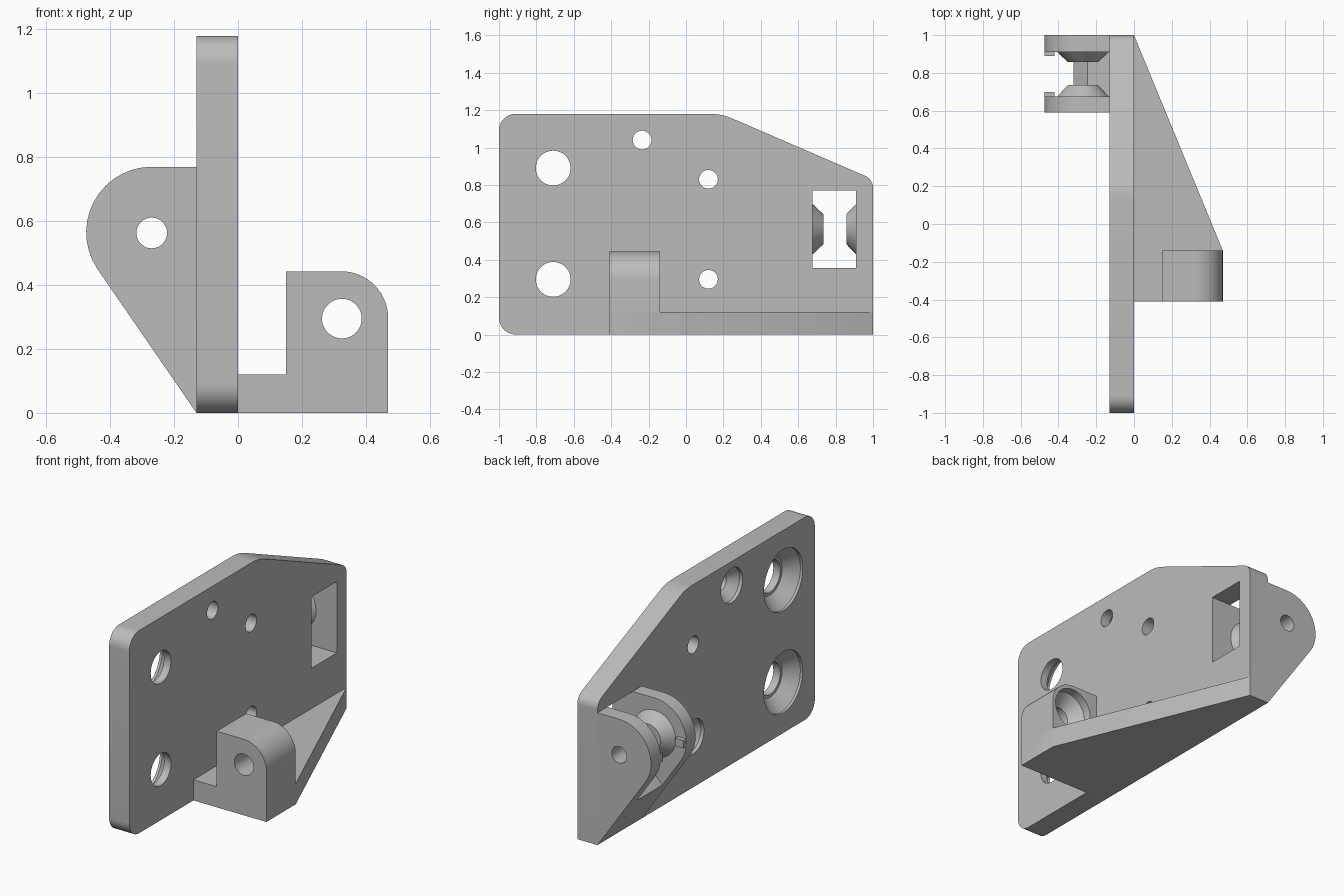
import bpy, bmesh, math
from mathutils import Vector, Matrix

cube = bpy.data.objects.get("Cube")
if cube:
    bpy.data.objects.remove(cube)

grey = bpy.data.materials.new("plain grey")
grey.use_nodes = True
COLOUR = (0.5, 0.5, 0.5, 1)
grey.diffuse_color = COLOUR
grey.node_tree.nodes["Principled BSDF"].inputs["Base Color"].default_value = COLOUR


def rounded(corners, steps=14):
    """Outline from (a, b, fillet radius) corners."""
    out = []
    for i, (a, b, r) in enumerate(corners):
        p = Vector((a, b))
        if r == 0:
            out.append(p)
            continue
        u = (Vector(corners[i - 1][:2]) - p).normalized()
        v = (Vector(corners[(i + 1) % len(corners)][:2]) - p).normalized()
        half = u.angle(v) / 2
        centre = p + (u + v).normalized() * (r / math.sin(half))
        start = p + u * (r / math.tan(half)) - centre
        end = p + v * (r / math.tan(half)) - centre
        for k in range(steps + 1):
            t = k / steps
            sweep = start.angle(end)
            d = (start * math.sin((1 - t) * sweep) + end * math.sin(t * sweep)) / math.sin(sweep)
            out.append(centre + d)
    return out


def place(axis, a, b, depth):
    return {"x": (depth, a, b), "y": (a, depth, b), "z": (a, b, depth)}[axis]


def finish(name, bm):
    bmesh.ops.recalc_face_normals(bm, faces=bm.faces)
    mesh = bpy.data.meshes.new(name)
    bm.to_mesh(mesh)
    bm.free()
    mesh.materials.append(grey)
    obj = bpy.data.objects.new(name, mesh)
    bpy.context.collection.objects.link(obj)
    return obj


def prism(name, axis, corners, lo, hi):
    """Extrude a rounded outline along an axis."""
    pts = rounded(corners)
    bm = bmesh.new()
    rings = [[bm.verts.new(place(axis, p.x, p.y, d)) for p in pts] for d in (lo, hi)]
    for ring in rings:
        bm.faces.new(ring)
    for i in range(len(pts)):
        j = (i + 1) % len(pts)
        bm.faces.new((rings[0][i], rings[0][j], rings[1][j], rings[1][i]))
    return finish(name, bm)


def box(name, x, y, z):
    return prism(name, "z", [(x[0], y[0], 0), (x[1], y[0], 0), (x[1], y[1], 0), (x[0], y[1], 0)], *z)


def turned(name, axis, centre, stations, sides=48):
    """Solid of revolution from (depth, radius) stations."""
    bm = bmesh.new()
    rings = []
    for depth, r in stations:
        angles = [2 * math.pi * k / sides for k in range(sides)]
        rings.append([bm.verts.new(place(axis, centre[0] + r * math.cos(t),
                                         centre[1] + r * math.sin(t), depth)) for t in angles])
    bm.faces.new(rings[0])
    bm.faces.new(rings[-1])
    for p, q in zip(rings, rings[1:]):
        for i in range(sides):
            j = (i + 1) % sides
            bm.faces.new((p[i], p[j], q[j], q[i]))
    return finish(name, bm)


def cut(obj, cutters):
    for c in cutters:
        c.hide_render = True
        mod = obj.modifiers.new("cut", "BOOLEAN")
        mod.operation = "DIFFERENCE"
        mod.solver = "EXACT"
        mod.object = c
    graph = bpy.context.evaluated_depsgraph_get()
    mesh = bpy.data.meshes.new_from_object(obj.evaluated_get(graph))
    obj.modifiers.clear()
    obj.data = mesh
    for c in cutters:
        bpy.data.objects.remove(c)


parts = []

# Upright plate with window, countersunk and plain holes
plate = prism("upright_plate", "x", [(-1, 0, .09), (1, 0, 0), (1, .83, .07),
                                     (.19, 1.18, .3), (-1, 1.18, .09)], -.13, 0)
holes = [box("window_cutter", (-.3, .1), (.675, .91), (.355, .77))]
for z in (.295, .89):
    holes.append(turned("large_cutter", "x", (-.71, z),
                        [(-.2, .178), (-.115, .178), (-.045, .11), (-.045, .093), (.1, .093)]))
for y, z in ((-.235, 1.04), (.12, .295)):
    holes.append(turned("small_cutter", "x", (y, z),
                        [(-.2, .1), (-.11, .1), (-.06, .05), (.1, .05)]))
holes.append(turned("plain_cutter", "x", (.12, .83), [(-.2, .05), (.1, .05)]))
cut(plate, holes)
parts.append(plate)

# Tapered foot
parts.append(prism("foot", "z", [(0, -.41, 0), (.47, -.41, 0), (.47, -.14, 0), (0, 1, 0)], 0, .12))

# Lug with a hole recessed from the back
lug = prism("lug", "y", [(.15, 0, 0), (.47, 0, 0), (.47, .443, .147), (.15, .443, 0)], -.41, -.14)
cut(lug, [turned("lug_cutter", "y", (.325, .295),
                 [(-.5, .062), (-.26, .062), (-.19, .125), (-.1, .125)])])
parts.append(lug)

# Pair of ears with conical bosses and small stop tabs
PIVOT = (-.27, .563)
for name, outer, inner, tip, tab in (("front", .59, .675, .735, .70), ("back", 1, .91, .857, .89)):
    ear = prism(name + "_ear", "y", [(-.13, 0, 0), (-.13, .77, 0), (-.66, .77, .205)],
                min(outer, inner), max(outer, inner))
    boss = turned(name + "_boss", "y", PIVOT, [(inner, .136), (tip, .08)])
    for part in (ear, boss):
        cut(part, [turned("pivot_cutter", "y", PIVOT, [(.4, .048), (1.2, .048)])])
    parts += [ear, boss]
    parts.append(box(name + "_stop_tab", (-.474, -.42), sorted((inner, tab)), (.54, .586)))

# Web closing the gap below the window
parts.append(prism("web", "y", [(-.13, 0, 0), (-.13, .355, 0), (-.245, .355, 0), (-.32, .276, 0)],
                   .675, .91))

# Smooth the round walls, keep the edges crisp
bpy.ops.object.select_all(action="DESELECT")
for obj in parts:
    obj.select_set(True)
bpy.context.view_layer.objects.active = plate
bpy.ops.object.shade_smooth_by_angle(angle=math.radians(25))
